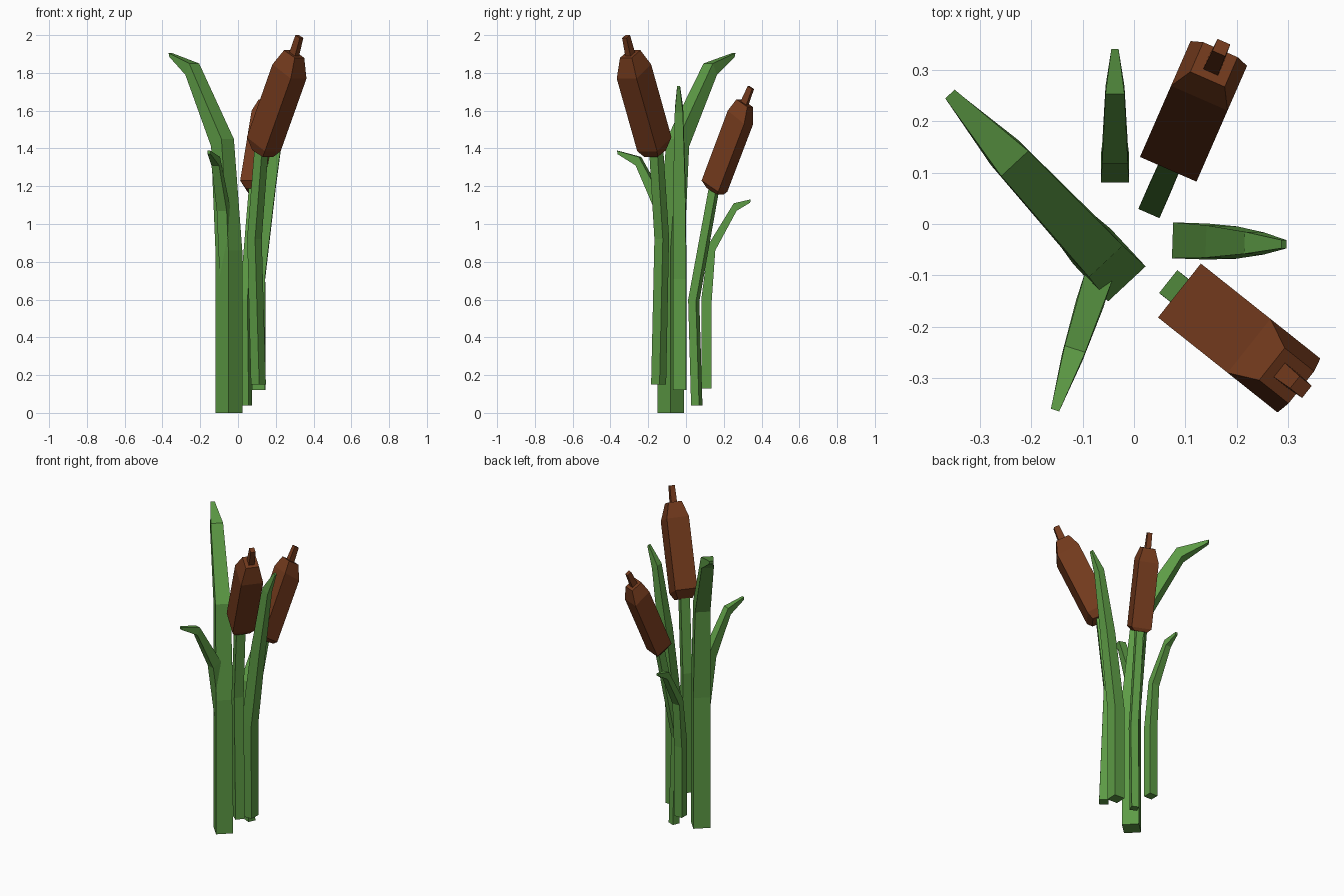
import bpy
from mathutils import Vector


def material(name, color):
    m = bpy.data.materials.new(name)
    m.diffuse_color = (*color, 1)
    return m


GREEN = material("leaf_green", (0.11, 0.33, 0.06))
BROWN = material("seed_brown", (0.17, 0.042, 0.012))


def loft(name, origin, direction, rings, mat):
    """Four-sided loft leaning along a compass direction.
    Each ring: (inner reach, inner z, outer reach, outer z, width)."""
    u = Vector((*direction, 0)).normalized()
    side = Vector((-u.y, u.x, 0))
    o = Vector((*origin, 0))
    verts, faces = [], []
    for r0, z0, r1, z1, w in rings:
        for r, z, s in ((r0, z0, -1), (r1, z1, -1), (r1, z1, 1), (r0, z0, 1)):
            verts.append(o + u * r + side * (s * w / 2) + Vector((0, 0, z)))
    for i in range(len(rings) - 1):
        for k in range(4):
            a, b = 4 * i + k, 4 * i + (k + 1) % 4
            faces.append((a, b, b + 4, a + 4))
    n = len(verts)
    faces += [(3, 2, 1, 0), (n - 4, n - 3, n - 2, n - 1)]
    mesh = bpy.data.meshes.new(name)
    mesh.from_pydata(verts, [], faces)
    mesh.materials.append(mat)
    obj = bpy.data.objects.new(name, mesh)
    bpy.context.collection.objects.link(obj)
    return obj


# Leaves: straight blade that bends outward to a narrow tip
loft("tall_leaf", (-0.048, -0.08), (-0.68, 0.73), [
    (-0.05, 0, 0.05, 0, 0.10),
    (-0.05, 0.86, 0.05, 0.84, 0.10),
    (0.01, 1.45, 0.09, 1.41, 0.09),
    (0.27, 1.85, 0.30, 1.79, 0.072),
    (0.455, 1.905, 0.45, 1.885, 0.025)], GREEN)

loft("right_leaf", (0.11, -0.033), (1, -0.035), [
    (-0.035, 0.12, 0.035, 0.12, 0.07),
    (-0.035, 0.73, 0.033, 0.71, 0.07),
    (0.03, 1.22, 0.09, 1.20, 0.063),
    (0.105, 1.62, 0.143, 1.59, 0.043),
    (0.177, 1.73, 0.187, 1.72, 0.016)], GREEN)

loft("back_leaf", (-0.037, 0.108), (0, 1), [
    (-0.027, 0.13, 0.027, 0.13, 0.055),
    (-0.027, 0.60, 0.027, 0.58, 0.055),
    (0.010, 0.89, 0.047, 0.86, 0.05),
    (0.145, 1.11, 0.160, 1.07, 0.037),
    (0.233, 1.13, 0.232, 1.113, 0.014)], GREEN)

loft("front_leaf", (-0.06, -0.075), (-0.31, -0.95), [
    (-0.03, 0.10, 0.03, 0.10, 0.055),
    (-0.03, 0.70, 0.03, 0.68, 0.055),
    (0.03, 1.10, 0.085, 1.07, 0.055),
    (0.177, 1.355, 0.195, 1.31, 0.042),
    (0.302, 1.388, 0.30, 1.37, 0.017)], GREEN)

# Tall cattail: stem, seed head and spike
C, D = (0.108, -0.145), (0.78, -0.62)
loft("tall_stem", C, D, [
    (-0.028, 0.15, 0.028, 0.15, 0.057),
    (-0.053, 0.93, 0.0, 0.92, 0.057),
    (-0.005, 1.40, 0.045, 1.38, 0.055)], GREEN)
loft("tall_seed_head", C, D, [
    (-0.005, 1.39, 0.065, 1.355, 0.09),
    (-0.025, 1.46, 0.097, 1.385, 0.134),
    (0.148, 1.845, 0.272, 1.77, 0.134),
    (0.205, 1.92, 0.278, 1.88, 0.08)], BROWN)
loft("tall_spike", C, D, [
    (0.215, 1.89, 0.255, 1.87, 0.036),
    (0.262, 2.0, 0.292, 1.985, 0.03)], BROWN)

# Short cattail: stem, seed head and spike
C, D = (0.045, 0.057), (0.40, 0.916)
loft("short_stem", C, D, [
    (-0.023, 0.04, 0.023, 0.04, 0.045),
    (-0.04, 0.60, 0.005, 0.59, 0.045),
    (0.08, 1.20, 0.12, 1.18, 0.042)], GREEN)
loft("short_seed_head", C, D, [
    (0.075, 1.19, 0.135, 1.155, 0.078),
    (0.054, 1.23, 0.15, 1.17, 0.12),
    (0.205, 1.60, 0.30, 1.53, 0.12),
    (0.245, 1.66, 0.308, 1.62, 0.073)], BROWN)
loft("short_spike", C, D, [
    (0.25, 1.63, 0.285, 1.61, 0.032),
    (0.30, 1.73, 0.325, 1.715, 0.027)], BROWN)
